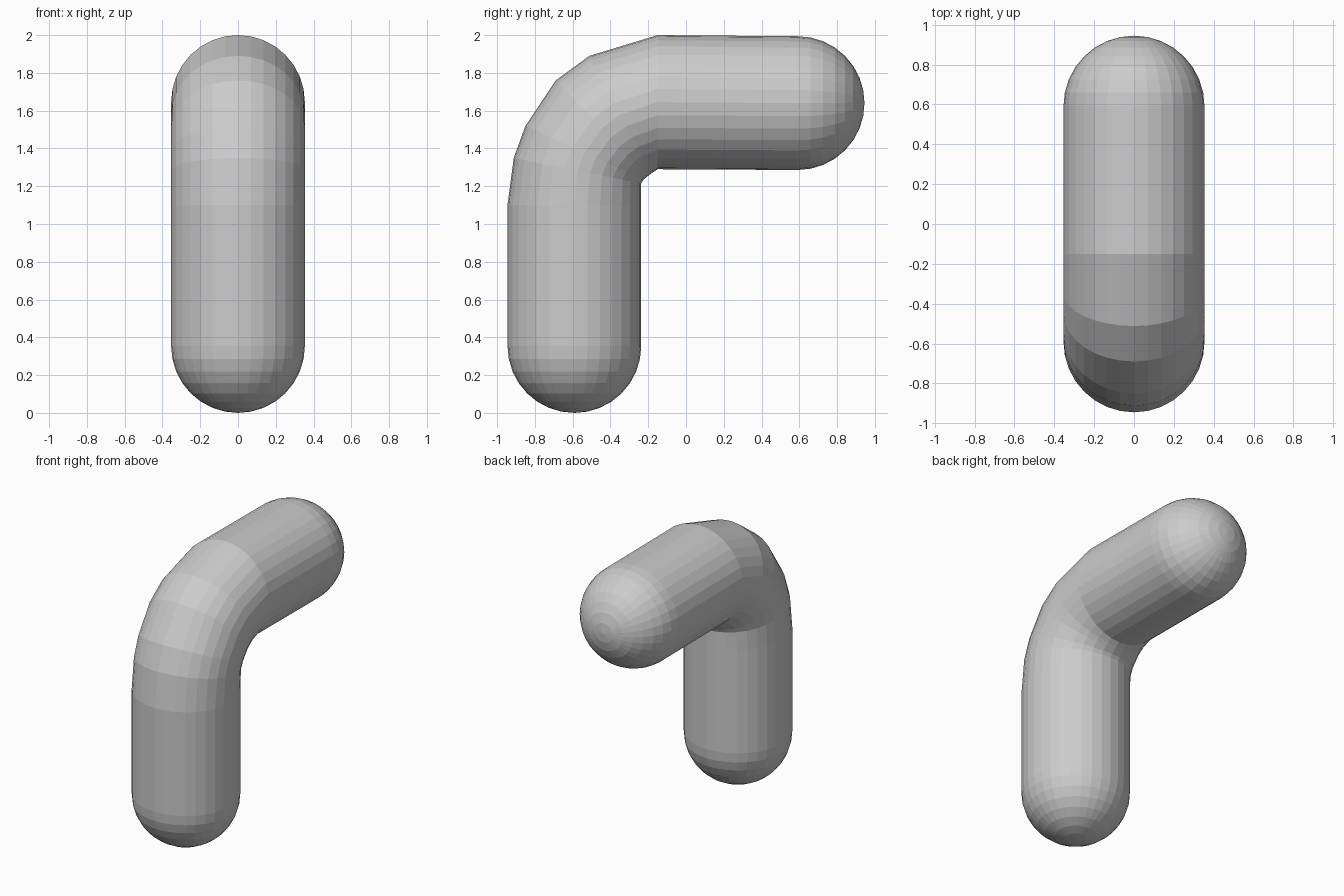
import bpy, bmesh
from math import sin, cos, pi

if "Cube" in bpy.data.objects:
    bpy.data.objects.remove(bpy.data.objects["Cube"])

SIDES, CAP, R = 32, 8, 0.354
LOW = (-0.591, R)       # (y, z) centre of the lower dome
HIGH = (0.591, 1.640)   # centre of the far dome

# Each ring is (outer y, z), (inner y, z), half width in x
rings = []
# Lower dome
for i in range(1, CAP + 1):
    a = i * pi / 2 / CAP
    r, z = R * sin(a), LOW[1] - R * cos(a)
    rings.append(((LOW[0] - r, z), (LOW[0] + r, z), r))
# Upright and elbow
rings += [(o, i, R) for o, i in (
    ((-0.945, 1.10), (-0.237, 1.10)),
    ((-0.912, 1.35), (-0.237, 1.215)),
    ((-0.850, 1.52), (-0.225, 1.235)),
    ((-0.690, 1.76), (-0.200, 1.255)),
    ((-0.512, 1.89), (-0.180, 1.270)),
    ((-0.150, 2.00), (-0.150, 1.290)))]
# Far dome
for i in range(CAP):
    a = i * pi / 2 / CAP
    r, y = R * cos(a), HIGH[0] + R * sin(a)
    rings.append(((y, HIGH[1] + r), (y, HIGH[1] - r), r))

bm = bmesh.new()


def add_ring(outer, inner, width):
    cy, cz = (outer[0] + inner[0]) / 2, (outer[1] + inner[1]) / 2
    hy, hz = (outer[0] - inner[0]) / 2, (outer[1] - inner[1]) / 2
    return [bm.verts.new((width * sin(2 * pi * k / SIDES),
                          cy + hy * cos(2 * pi * k / SIDES),
                          cz + hz * cos(2 * pi * k / SIDES)))
            for k in range(SIDES)]


loops = [add_ring(*r) for r in rings]
for a, b in zip(loops, loops[1:]):
    for k in range(SIDES):
        n = (k + 1) % SIDES
        bm.faces.new((a[k], a[n], b[n], b[k]))

# Dome tips
for loop, tip in ((loops[0], (0, LOW[0], 0)),
                  (loops[-1], (0, HIGH[0] + R, HIGH[1]))):
    v = bm.verts.new(tip)
    for k in range(SIDES):
        bm.faces.new((loop[k], loop[(k + 1) % SIDES], v))

bmesh.ops.recalc_face_normals(bm, faces=bm.faces)
mesh = bpy.data.meshes.new("bent_tube")
bm.to_mesh(mesh)
bm.free()
bpy.context.collection.objects.link(bpy.data.objects.new("bent_tube", mesh))
